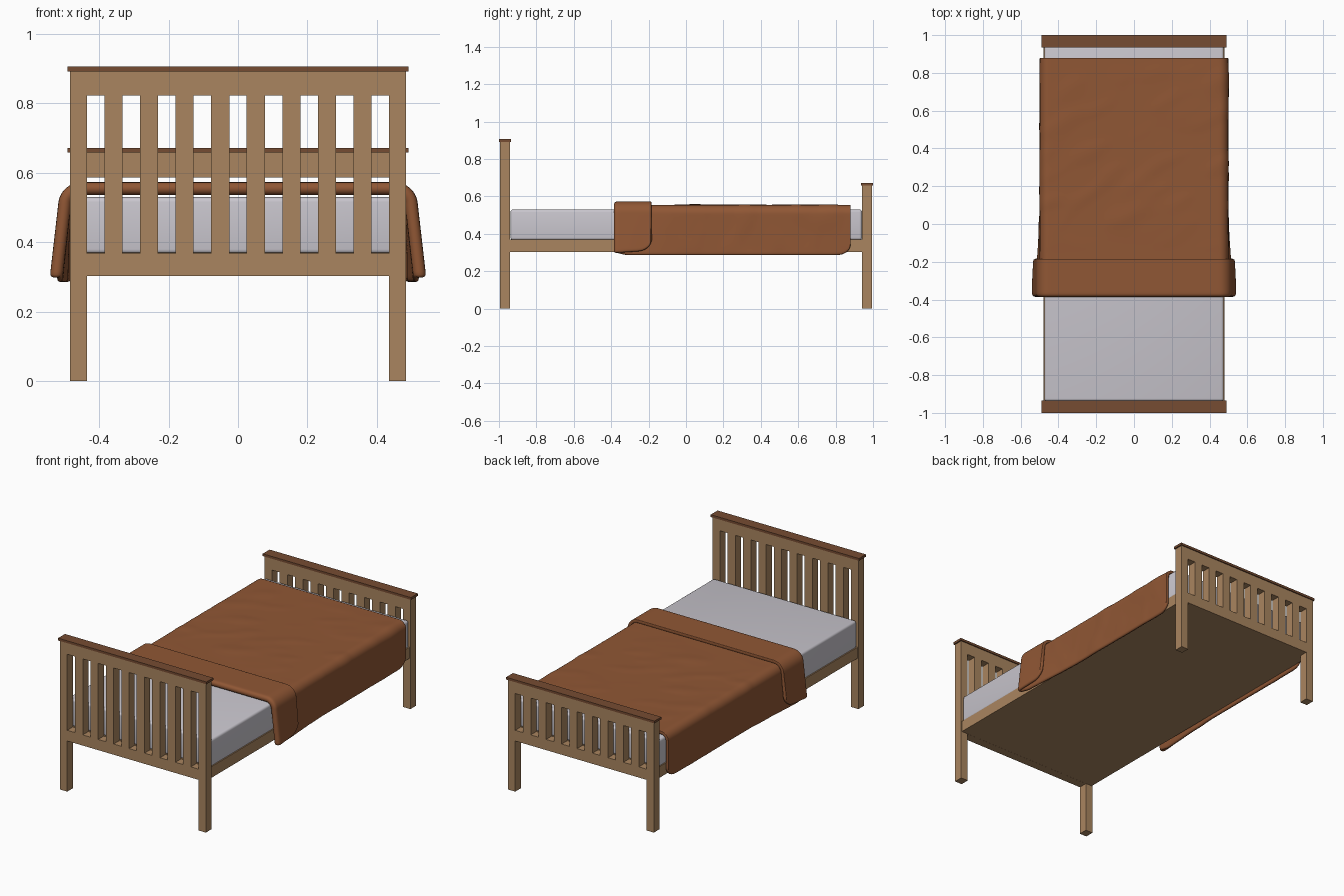
import bpy, bmesh, math
from mathutils import noise, Vector

if "Cube" in bpy.data.objects:
    bpy.data.objects.remove(bpy.data.objects["Cube"])


def material(name, rgb):
    m = bpy.data.materials.new(name)
    m.diffuse_color = (*rgb, 1)
    m.use_nodes = True
    m.node_tree.nodes["Principled BSDF"].inputs["Base Color"].default_value = m.diffuse_color
    return m


WOOD = material("light_wood", (0.40, 0.235, 0.115))
DARK = material("dark_wood", (0.18, 0.072, 0.032))
CLOTH = material("brown_blanket", (0.28, 0.095, 0.035))
WHITE = material("mattress_white", (0.59, 0.57, 0.62))


def finish(name, bm, mat):
    bmesh.ops.recalc_face_normals(bm, faces=bm.faces)
    me = bpy.data.meshes.new(name)
    bm.to_mesh(me)
    bm.free()
    me.materials.append(mat)
    ob = bpy.data.objects.new(name, me)
    bpy.context.collection.objects.link(ob)
    return ob


def smooth(ob, angle=40):
    bpy.ops.object.select_all(action='DESELECT')
    ob.select_set(True)
    bpy.context.view_layer.objects.active = ob
    bpy.ops.object.shade_smooth_by_angle(angle=math.radians(angle))


def box(name, lo, hi, mat, bevel=0):
    bm = bmesh.new()
    bmesh.ops.create_cube(bm, size=1)
    for v in bm.verts:
        v.co = Vector([a + (b - a) * (c + .5) for a, b, c in zip(lo, hi, v.co)])
    if bevel:
        bmesh.ops.bevel(bm, geom=bm.edges[:], offset=bevel, segments=4,
                        profile=0.5, affect='EDGES')
    return finish(name, bm, mat)


def slatted_board(name, y0, y1, z_rail, z_top):
    """One-piece end board: legs, rails and slats cut from a cell grid, then extruded."""
    xs = [-0.483, -0.435]
    for i in range(8):
        c = (i - 3.5) * 0.1023
        xs += [c - 0.026, c + 0.026]
    xs += [0.435, 0.483]
    zs = [0, 0.303, 0.367, z_rail, z_top]
    bm = bmesh.new()
    grid = [[bm.verts.new((x, y0, z)) for z in zs] for x in xs]
    last = len(xs) - 2
    for i in range(last + 1):
        for k in range(4):
            leg = i in (0, last)
            if (k == 0 and not leg) or (k == 2 and i % 2 == 1):
                continue
            bm.faces.new((grid[i][k], grid[i + 1][k], grid[i + 1][k + 1], grid[i][k + 1]))
    bmesh.ops.delete(bm, geom=[v for v in bm.verts if not v.link_faces], context='VERTS')
    ext = bmesh.ops.extrude_face_region(bm, geom=bm.faces[:], use_keep_orig=True)
    for v in ext['geom']:
        if isinstance(v, bmesh.types.BMVert):
            v.co.y = y1
    return finish(name, bm, WOOD)


# End boards with caps
slatted_board("headboard", -0.994, -0.941, 0.822, 0.893)
slatted_board("footboard", 0.941, 0.994, 0.587, 0.659)
box("headboard_cap", (-0.491, -1.0, 0.892), (0.491, -0.935, 0.906), DARK)
box("footboard_cap", (-0.491, 0.935, 0.658), (0.491, 1.0, 0.672), DARK)

# Base and mattress
box("bed_base", (-0.478, -0.942, 0.3035), (0.478, 0.942, 0.370), WOOD)
smooth(box("mattress", (-0.475, -0.938, 0.366), (0.475, 0.941, 0.530), WHITE, 0.014))

# Blanket path along the bed: (y, offset from mattress, hem height, flare)
Y_END, Y_FOLD, Y_FLAP = 0.880, -0.368, -0.185
D_LOW, D_TOP = 0.0150, 0.0340


def corner_hem(dist, base, c=0.07):
    k = max(0, 1 - dist / c)
    return base + c * (1 - math.sqrt(max(0, 1 - k * k))) * 0.8


def flare_at(y):
    t = min(1, max(0, (0.1 - y) / 0.47))
    return 0.024 * t * t * (3 - 2 * t)


rows = []
for j in range(73):                       # lower layer, foot to fold
    t = j / 72
    t = t if t > 0.1 else t * t / 0.1
    y = Y_END + (Y_FOLD - Y_END) * t
    front = 0.012 * max(0, 1 - (y - Y_FOLD) / 0.05)
    rows.append((y, D_LOW, corner_hem(Y_END - y, 0.285) + front, flare_at(y)))
R = (D_TOP - D_LOW) / 2
for j in range(1, 6):                     # rolled turn
    a = math.pi * j / 6
    rows.append((Y_FOLD - R * math.sin(a), D_LOW + R * (1 - math.cos(a)), 0.298, flare_at(Y_FOLD)))
for j in range(17):                       # turned-back flap
    t = j / 16
    t = 1 - (1 - t) ** 1.6
    y = Y_FOLD + (Y_FLAP - Y_FOLD) * t
    rows.append((y, D_TOP, corner_hem(Y_FLAP - y, 0.298 + 0.012 * t), flare_at(y)))


def half_section(d, hem, flare):
    """Blanket cross-section from the centre outwards and down: x, z, normal x, normal z."""
    r = 0.024
    fx, fz, rr = 0.475 - r, 0.530 - r, r + d
    pts = [(fx * i / 18, fz + rr, 0, 1) for i in range(18)]
    for i in range(9):
        a = math.pi / 2 * i / 8
        pts.append((fx + rr * math.sin(a), fz + rr * math.cos(a), math.sin(a), math.cos(a)))
    for i in range(1, 13):
        t = i / 12
        pts.append((fx + rr + flare * t, fz + (hem - fz) * t, 1, 0))
    return pts


bm = bmesh.new()
grid = []
for y, d, hem, flare in rows:
    half = half_section(d, hem, flare)
    full = [(-x, z, -nx, nz) for x, z, nx, nz in half[:0:-1]] + half
    line = []
    for x, z, nx, nz in full:
        # soft wrinkles, kept outward so the cloth never enters the mattress
        p = Vector((x * 5 + z * 4, y * 9 - x * 4, z * 5))
        w = max(0, noise.noise(p)) * 0.006
        w *= min(1, max(0, (y + 0.15) / 0.15)) * min(1, (Y_END - y) / 0.1)
        line.append(bm.verts.new((x + nx * w, y, z + nz * w)))
    grid.append(line)
for a, b in zip(grid, grid[1:]):
    for i in range(len(a) - 1):
        bm.faces.new((a[i], a[i + 1], b[i + 1], b[i]))
blanket = finish("blanket", bm, CLOTH)
thick = blanket.modifiers.new("thickness", 'SOLIDIFY')
thick.thickness = 0.018
thick.offset = 0
sub = blanket.modifiers.new("soften", 'SUBSURF')
sub.levels = sub.render_levels = 1
smooth(blanket, 60)
